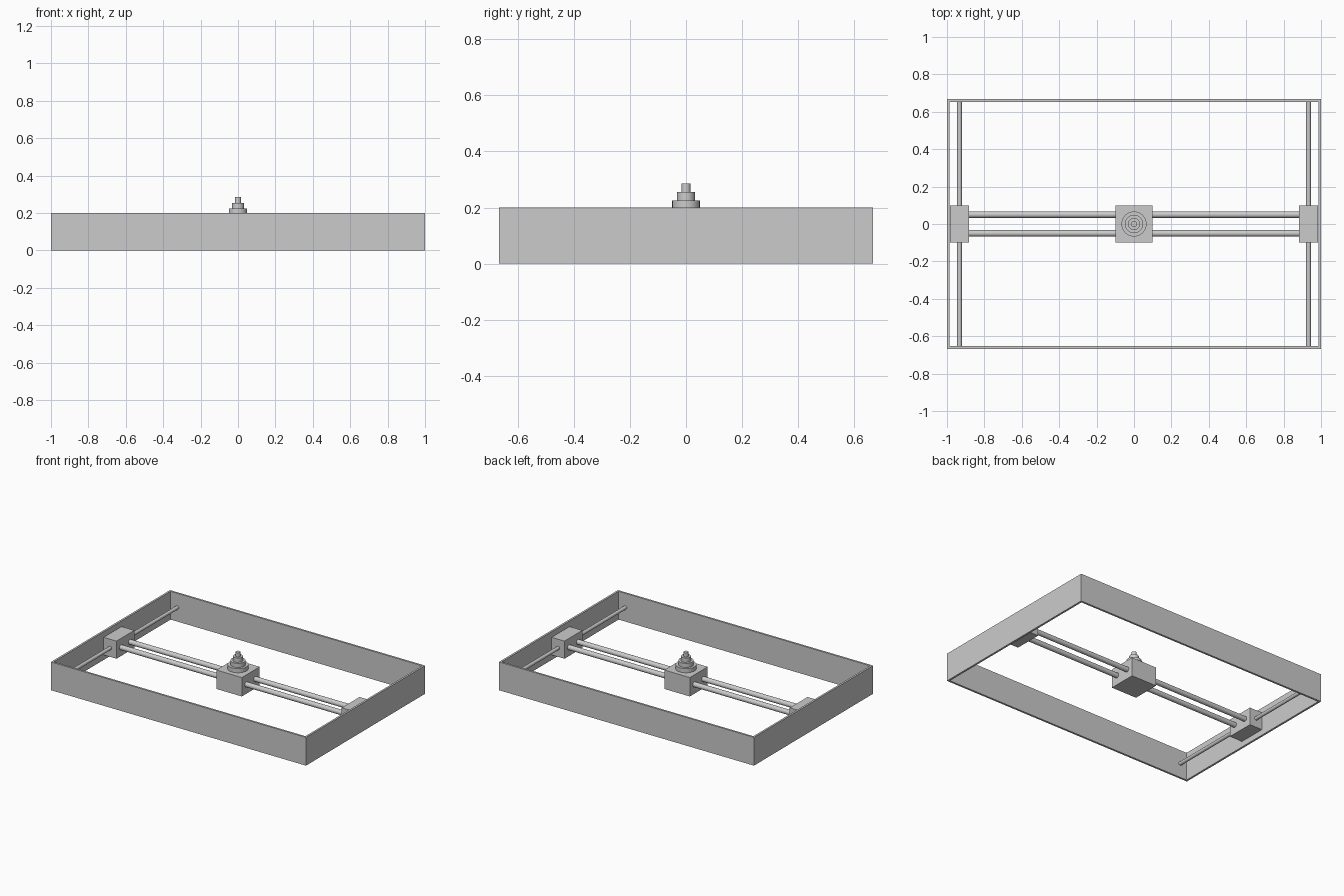
import bpy
import math

cube = bpy.data.objects.get("Cube")
if cube:
    bpy.data.objects.remove(cube, do_unlink=True)

# Single plain grey
grey = bpy.data.materials.new("plain_grey")
grey.use_nodes = True
colour = (0.6, 0.6, 0.6, 1)
grey.diffuse_color = colour
grey.node_tree.nodes["Principled BSDF"].inputs["Base Color"].default_value = colour

HALF_X, HALF_Y, HEIGHT, WALL = 1.0, 0.667, 0.2, 0.014
MID = HEIGHT / 2
SIDE_X = 0.933


def finish(name):
    obj = bpy.context.object
    obj.name = name
    obj.data.materials.append(grey)
    return obj


def box(name, centre, size):
    bpy.ops.mesh.primitive_cube_add(size=1, location=centre)
    obj = finish(name)
    obj.scale = size
    bpy.ops.object.transform_apply(location=False, rotation=False, scale=True)
    return obj


def cylinder(name, centre, radius, length, rotation=(0, 0, 0)):
    bpy.ops.mesh.primitive_cylinder_add(vertices=32, radius=radius, depth=length,
                                        location=centre, rotation=rotation)
    bpy.ops.object.shade_smooth_by_angle(angle=math.radians(30))
    return finish(name)


# Open rectangular frame: long walls run full width, short walls fit between
for side, label in ((-1, "front"), (1, "back")):
    box(label + "_wall", (0, side * (HALF_Y - WALL / 2), MID), (2 * HALF_X, WALL, HEIGHT))
inner_y = 2 * (HALF_Y - WALL)
for side, label in ((-1, "right"), (1, "left")):
    box(label + "_wall", (side * (HALF_X - WALL / 2), 0, MID), (WALL, inner_y, HEIGHT))
    # Side rod with its sliding block
    cylinder(label + "_side_rod", (side * SIDE_X, 0, MID), 0.0125, inner_y,
             (math.pi / 2, 0, 0))
    box(label + "_slider", (side * SIDE_X, 0, MID), (0.1, 0.2, 0.125))

# Twin cross rails between the sliders
for side, label in ((-1, "front"), (1, "back")):
    cylinder(label + "_cross_rail", (0, side * 0.05, MID), 0.0175, 2 * SIDE_X,
             (0, math.pi / 2, 0))

# Central carriage with a stepped stack on top
box("carriage", (0, 0, MID), (0.2, 0.2, 0.134))
bottom = 0.167
for i, (radius, top) in enumerate(((0.067, 0.196), (0.049, 0.225),
                                   (0.032, 0.255), (0.016, 0.285))):
    cylinder("stack_step_%d" % (i + 1), (0, 0, (bottom + top) / 2), radius, top - bottom)
    bottom = top
